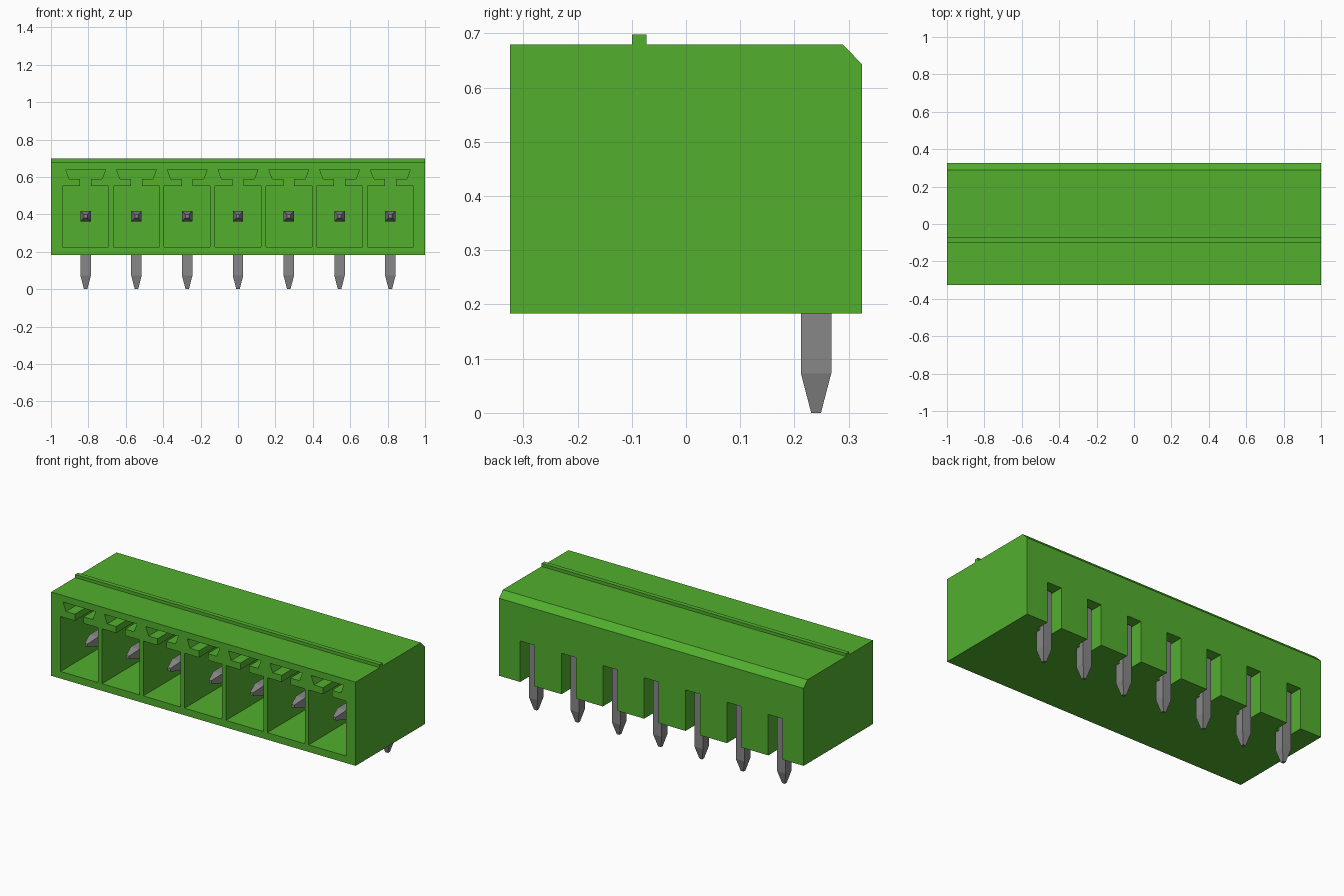
import bpy, bmesh

cube = bpy.data.objects.get("Cube")
if cube:
    bpy.data.objects.remove(cube, do_unlink=True)

PITCH = 0.2715
PIN_Y, PIN_Z, PIN_R = 0.24, 0.39, 0.028
centres = [(i - 3) * PITCH for i in range(7)]


def material(name, rgb, roughness):
    mat = bpy.data.materials.new(name)
    mat.use_nodes = True
    mat.diffuse_color = (*rgb, 1)
    node = mat.node_tree.nodes["Principled BSDF"]
    node.inputs["Base Color"].default_value = (*rgb, 1)
    node.inputs["Roughness"].default_value = roughness
    return mat


green = material("green_plastic", (0.085, 0.43, 0.027), 0.5)
grey = material("grey_metal", (0.25, 0.245, 0.245), 0.5)


def prism(bm, points, step):
    """Extrude a closed outline by a vector."""
    face = bm.faces.new([bm.verts.new(p) for p in points])
    new = bmesh.ops.extrude_face_region(bm, geom=[face])["geom"]
    verts = [g for g in new if isinstance(g, bmesh.types.BMVert)]
    bmesh.ops.translate(bm, verts=verts, vec=step)


def finish(bm, name, mat):
    bmesh.ops.recalc_face_normals(bm, faces=bm.faces[:])
    mesh = bpy.data.meshes.new(name)
    bm.to_mesh(mesh)
    bm.free()
    mesh.materials.append(mat)
    obj = bpy.data.objects.new(name, mesh)
    bpy.context.collection.objects.link(obj)
    return obj


# Housing: side profile with top rib and rear chamfer
profile = [(-0.325, 0.183), (0.325, 0.183), (0.325, 0.643), (0.289, 0.68),
           (-0.073, 0.68), (-0.073, 0.698), (-0.1, 0.698), (-0.1, 0.68),
           (-0.325, 0.68)]
bm = bmesh.new()
prism(bm, [(-1, y, z) for y, z in profile], (2, 0, 0))
housing = finish(bm, "housing", green)

# Socket cutters: chamber, neck and flared keyway in one outline
half = [(0.123, 0.225), (0.123, 0.551), (0.029, 0.551), (0.029, 0.59),
        (0.088, 0.59), (0.107, 0.641)]
outline = half + [(-x, z) for x, z in reversed(half)]
bm = bmesh.new()
for c in centres:
    prism(bm, [(c + x, -0.4, z) for x, z in outline], (0, 0.55, 0))

# Rear cutters: open slots around the pin legs
slot = [(-0.047, 0.1), (0.047, 0.1), (0.047, 0.426), (-0.047, 0.426)]
for c in centres:
    prism(bm, [(c + x, PIN_Y, z) for x, z in slot], (0, 0.2, 0))
cutter = finish(bm, "housing_cutter", green)
cutter.hide_render = True

cut = housing.modifiers.new("openings", 'BOOLEAN')
cut.operation = 'DIFFERENCE'
cut.solver = 'EXACT'
cut.object = cutter
bpy.context.view_layer.objects.active = housing
bpy.ops.object.modifier_apply(modifier=cut.name)
bpy.data.objects.remove(cutter, do_unlink=True)

# Pin: square wire bent to a right angle, both ends pointed
TIP = 0.009
rings = [  # centre y, z; half width; offset y, z
    (-0.26, PIN_Z, TIP, 0, TIP),
    (-0.19, PIN_Z, PIN_R, 0, PIN_R),
    (PIN_Y, PIN_Z, PIN_R, PIN_R, PIN_R),
    (PIN_Y, 0.073, PIN_R, PIN_R, 0),
    (PIN_Y, 0, TIP, TIP, 0),
]
bm = bmesh.new()
loops = []
for y, z, w, oy, oz in rings:
    loops.append([bm.verts.new((sx * w, y + s * oy, z + s * oz))
                  for sx, s in ((-1, -1), (1, -1), (1, 1), (-1, 1))])
for a, b in zip(loops, loops[1:]):
    for i in range(4):
        j = (i + 1) % 4
        bm.faces.new((a[i], a[j], b[j], b[i]))
bm.faces.new(loops[0])
bm.faces.new(loops[-1])
pin = finish(bm, "pin_1", grey)
pin.location.x = centres[0]
for n, c in enumerate(centres[1:], 2):
    copy = bpy.data.objects.new(f"pin_{n}", pin.data)
    copy.location.x = c
    bpy.context.collection.objects.link(copy)
